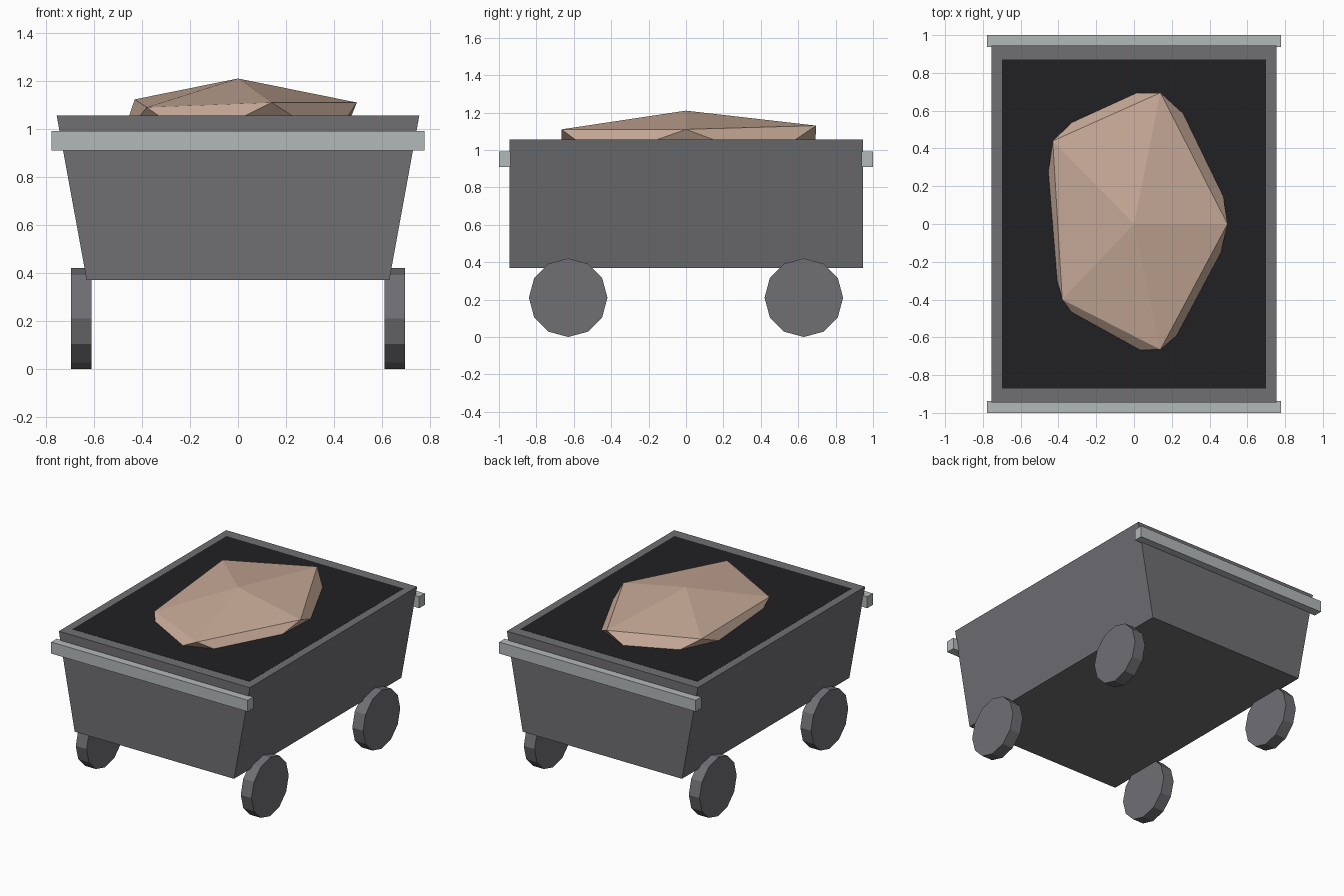
import bpy, math

if "Cube" in bpy.data.objects:
    bpy.data.objects.remove(bpy.data.objects["Cube"])


def material(name, rgb):
    m = bpy.data.materials.new(name)
    m.diffuse_color = (*rgb, 1)
    m.use_nodes = True
    m.node_tree.nodes["Principled BSDF"].inputs["Base Color"].default_value = m.diffuse_color
    return m


IRON = material("dark iron", (0.16, 0.16, 0.175))
STEEL = material("pale steel", (0.45, 0.48, 0.49))
SHADOW = material("dark interior", (0.015, 0.015, 0.018))
ORE = material("ore", (0.57, 0.40, 0.31))


def mesh_object(name, verts, faces, mat):
    me = bpy.data.meshes.new(name)
    me.from_pydata(verts, [], faces)
    me.update()
    ob = bpy.data.objects.new(name, me)
    bpy.context.collection.objects.link(ob)
    me.materials.append(mat)
    return ob


def tapered_box(name, x_low, x_high, y0, y1, z0, z1, mat):
    verts = [(sx * hx, y, z) for z, hx in ((z0, x_low), (z1, x_high))
             for sx, y in ((-1, y0), (1, y0), (1, y1), (-1, y1))]
    faces = [(3, 2, 1, 0), (4, 5, 6, 7)]
    faces += [(i, (i + 1) % 4, (i + 1) % 4 + 4, i + 4) for i in range(4)]
    return mesh_object(name, verts, faces, mat)


# Flared tub with a dark filled interior inset inside the rim
tapered_box("tub", 0.63, 0.755, -0.945, 0.945, 0.37, 1.055, IRON)
tapered_box("tub_interior", 0.695, 0.70, -0.87, 0.87, 1.03, 1.056, SHADOW)

# Bumper bars at both ends
for name, y0, y1 in (("front_bumper", -1.0, -0.937), ("back_bumper", 0.937, 1.0)):
    tapered_box(name, 0.777, 0.777, y0, y1, 0.91, 0.992, STEEL)

# Four twelve-sided wheels
for end, y in (("front", -0.63), ("back", 0.63)):
    for side, x in (("left", -0.6525), ("right", 0.6525)):
        bpy.ops.mesh.primitive_cylinder_add(
            vertices=12, radius=0.21, depth=0.085,
            location=(x, y, 0.21), rotation=(0, math.pi / 2, 0))
        wheel = bpy.context.object
        wheel.name = f"{end}_{side}_wheel"
        wheel.data.materials.append(IRON)

# Ore lump: irregular stretched icosahedron, half buried in the tub
upper = [(0.495, 0, 1.11), (0.14, 0.695, 1.13), (-0.43, 0.44, 1.123),
         (-0.38, -0.40, 1.09), (0.14, -0.665, 1.11)]
lower = [(0.43, 0.43, 0.95), (-0.17, 0.69, 0.95), (-0.49, 0.02, 0.95),
         (-0.18, -0.67, 0.95), (0.39, -0.45, 0.95)]
faces = []
for i in range(5):
    j = (i + 1) % 5
    faces += [(10, i, j), (i, 5 + i, j), (j, 5 + i, 5 + j), (11, 5 + j, 5 + i)]
mesh_object("ore_lump", upper + lower + [(0, 0, 1.21), (0, 0, 0.85)], faces, ORE)
